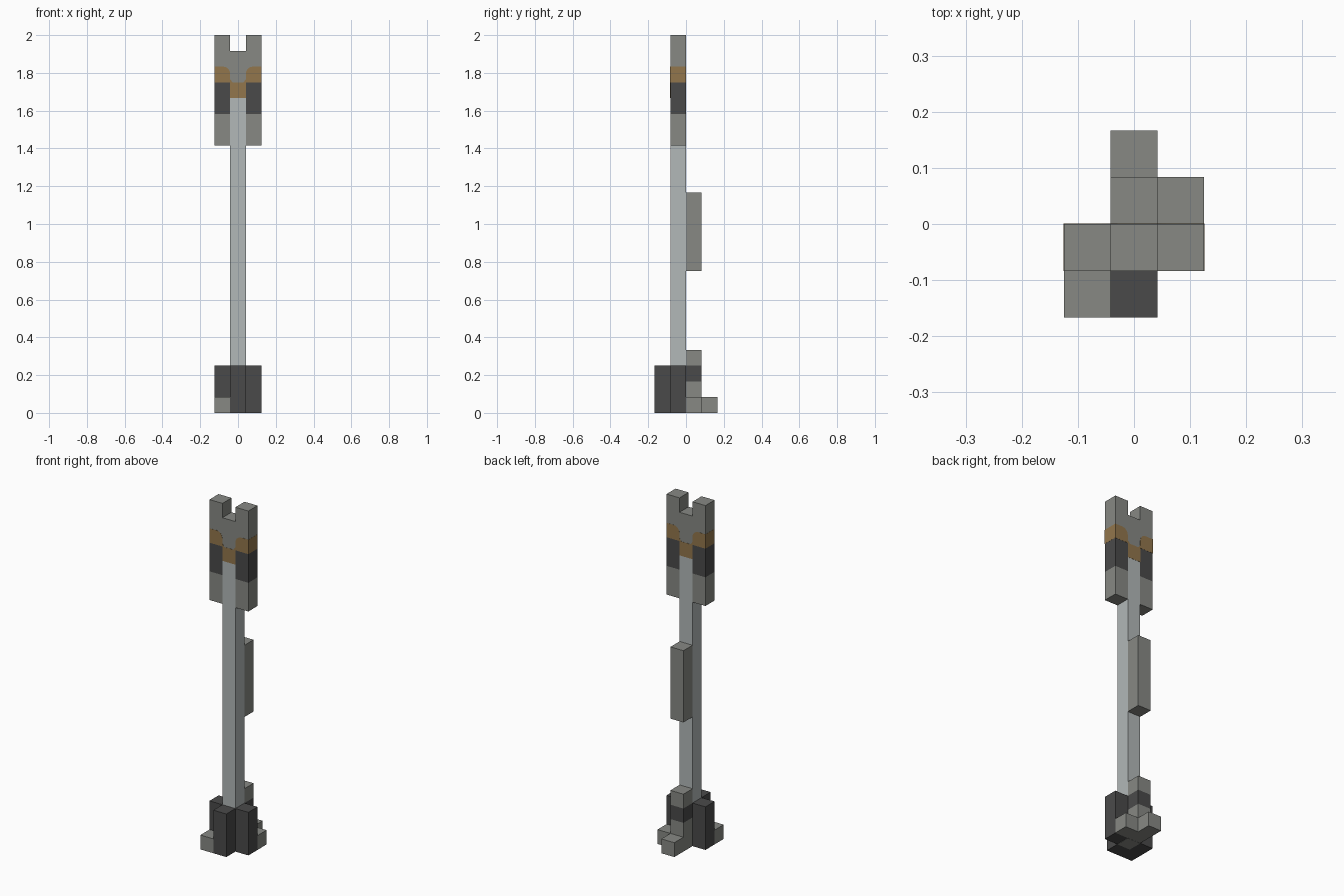
import bpy
import bmesh
from math import cos, sin, pi

cube = bpy.data.objects.get("Cube")
if cube:
    bpy.data.objects.remove(cube, do_unlink=True)

U = 1 / 12  # one block of the model's grid


def material(name, *rgb):
    linear = [((c / 255 + 0.055) / 1.055) ** 2.4 for c in rgb] + [1.0]
    mat = bpy.data.materials.new(name)
    mat.use_nodes = True
    mat.diffuse_color = linear
    bsdf = next(n for n in mat.node_tree.nodes if n.type == "BSDF_PRINCIPLED")
    bsdf.inputs["Base Color"].default_value = linear
    return mat


GREY = material("stone grey", 135, 137, 132)
DARK = material("dark iron", 74, 74, 74)
LIGHT = material("pale steel", 178, 184, 184)
BRONZE = material("bronze", 146, 118, 76)


def add_object(name, bm, *mats):
    bmesh.ops.recalc_face_normals(bm, faces=bm.faces)
    mesh = bpy.data.meshes.new(name)
    bm.to_mesh(mesh)
    bm.free()
    for mat in mats:
        mesh.materials.append(mat)
    obj = bpy.data.objects.new(name, mesh)
    bpy.context.collection.objects.link(obj)
    return obj


def block(name, mat, x, y, bottom, top):
    """One-block-square column centred on x, y, in grid units."""
    bm = bmesh.new()
    bmesh.ops.create_cube(bm, size=1)
    for v in bm.verts:
        v.co.x = (v.co.x + x) * U
        v.co.y = (v.co.y + y) * U
        v.co.z = (top if v.co.z > 0 else bottom) * U
    return add_object(name, bm, mat)


# Shaft and the grip plate on its back
block("shaft", LIGHT, 0, -0.5, 0, 20)
block("shaft_underside_cap", GREY, 0, -0.5, -0.01, 0.01)
block("back_grip", GREY, 0, 0.5, 9, 14)

# Forked head
block("head_centre", GREY, 0, -0.5, 20, 23)
for side, x in (("left", 1), ("right", -1)):
    block(side + "_prong_lower", GREY, x, -0.5, 17, 19)
    block(side + "_prong_collar", DARK, x, -0.5, 19, 21)
    block(side + "_prong_tip", GREY, x, -0.5, 21, 24)

# Bronze band wrapped round the head, with rounded inner shoulders
half = [(0.5, 20), (0.5, 21), (1.5, 21), (1.5, 22)]
for i in range(6):
    a = pi / 2 * (1 + i / 5)
    half.append((0.95 + 0.45 * cos(a), 21.55 + 0.45 * sin(a)))
half += [(0.5, 21.2), (0.35, 21)]
outline = half + [(-x, z) for x, z in reversed(half)]
bm = bmesh.new()
face = bm.faces.new([bm.verts.new((x * U * 1.005, -1.01 * U, z * U)) for x, z in outline])
extruded = bmesh.ops.extrude_face_region(bm, geom=[face])["geom"]
for v in extruded:
    if isinstance(v, bmesh.types.BMVert):
        v.co.y = 0.01 * U
add_object("bronze_band", bm, BRONZE)

# Dark base blocks
block("base_front", DARK, 0, -1.5, 0, 3)
block("base_left", DARK, 1, -0.5, 0, 3)
block("base_right", DARK, -1, -0.5, 0, 3)

# Back post with a dark ring
block("back_post_lower", GREY, 0, 0.5, 0, 2)
block("back_post_ring", DARK, 0, 0.5, 2, 3)
block("back_post_top", GREY, 0, 0.5, 3, 4)

# Low feet
block("back_foot", GREY, 0, 1.5, 0, 1)
block("left_foot", GREY, 1, 0.5, 0, 1)
right_foot = block("right_foot", GREY, -1, -1.5, 0, 1)
right_foot.data.materials.append(DARK)
for poly in right_foot.data.polygons:
    poly.material_index = int(poly.normal.z < -0.5)
